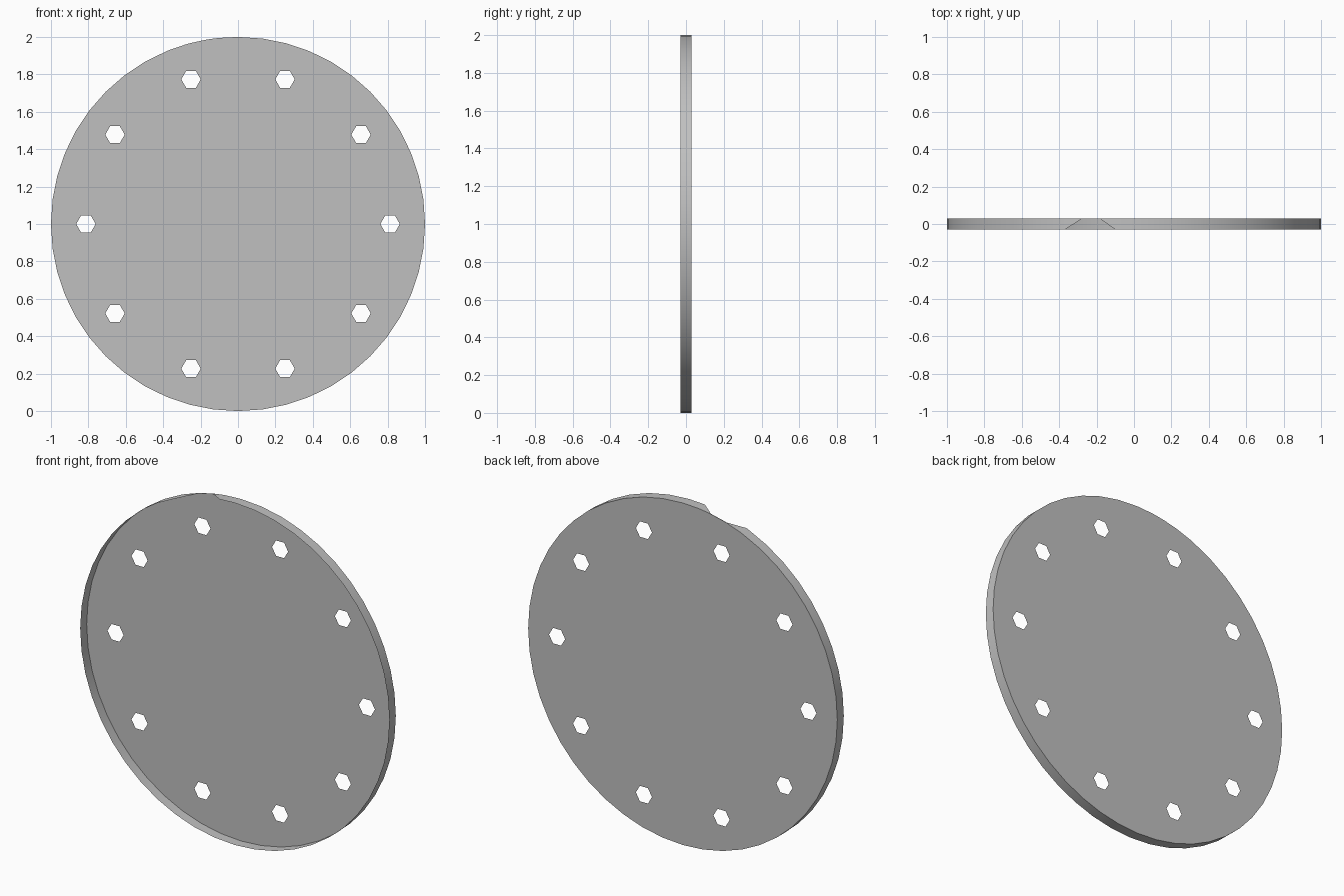
import bpy
import bmesh
from math import acos, cos, pi, sin

if "Cube" in bpy.data.objects:
    bpy.data.objects.remove(bpy.data.objects["Cube"], do_unlink=True)

FRONT, BACK, MID_Z = -0.03, 0.03, 1.0
SIDES, HOLES = 48, 10
HOLE_RING, HOLE_RADIUS = 0.813, 0.052
# Notch in the rim's open edge: (x, front y)
NOTCH = [(-0.37, FRONT), (-0.28, 0.027), (-0.18, 0.027), (-0.10, FRONT)]

grey = bpy.data.materials.new("light grey")
grey.use_nodes = True
grey.diffuse_color = (0.53, 0.53, 0.53, 1)
grey.node_tree.nodes["Principled BSDF"].inputs["Base Color"].default_value = grey.diffuse_color


def add_object(name, bm):
    mesh = bpy.data.meshes.new(name)
    bm.to_mesh(mesh)
    bm.free()
    mesh.materials.append(grey)
    obj = bpy.data.objects.new(name, mesh)
    bpy.context.collection.objects.link(obj)
    return obj


def front_edge(angle):
    """Front y of the rim, pulled back inside the notch."""
    x = cos(angle)
    if sin(angle) > 0:
        for (x0, y0), (x1, y1) in zip(NOTCH, NOTCH[1:]):
            if x0 <= x <= x1:
                return y0 + (y1 - y0) * (x - x0) / (x1 - x0)
    return FRONT


# Shared outline, with extra points at the notch corners
angles = sorted([2 * pi * i / SIDES for i in range(SIDES)] + [acos(x) for x, _ in NOTCH])


def add_loop(bm, turns, radius, cx=0, cz=MID_Z):
    verts = [bm.verts.new((cx + radius * cos(a), BACK, cz + radius * sin(a))) for a in turns]
    return [bm.edges.new((v, verts[i - 1])) for i, v in enumerate(verts)]


# Thin back plate pierced by a ring of hexagonal holes
bm = bmesh.new()
edges = add_loop(bm, angles, 1)
hexagon = [pi / 3 * i for i in range(6)]
for i in range(HOLES):
    a = 2 * pi * i / HOLES
    edges += add_loop(bm, hexagon, HOLE_RADIUS, HOLE_RING * cos(a), MID_Z + HOLE_RING * sin(a))
bmesh.ops.triangle_fill(bm, edges=edges, use_beauty=True, normal=(0, 1, 0))
for face in bm.faces:
    face.normal_update()
    if face.normal.y < 0:
        face.normal_flip()
add_object("back_plate", bm)

# Thin rim wall reaching forward from the plate
bm = bmesh.new()
pairs = [(bm.verts.new((cos(a), front_edge(a), MID_Z + sin(a))),
          bm.verts.new((cos(a), BACK, MID_Z + sin(a)))) for a in angles]
for i, (front, back) in enumerate(pairs):
    prev_front, prev_back = pairs[i - 1]
    bm.faces.new((prev_front, prev_back, back, front)).smooth = True
bm.normal_update()
for face in bm.faces:
    c = face.calc_center_median()
    if face.normal.x * c.x + face.normal.z * (c.z - MID_Z) < 0:
        face.normal_flip()
add_object("rim", bm)
